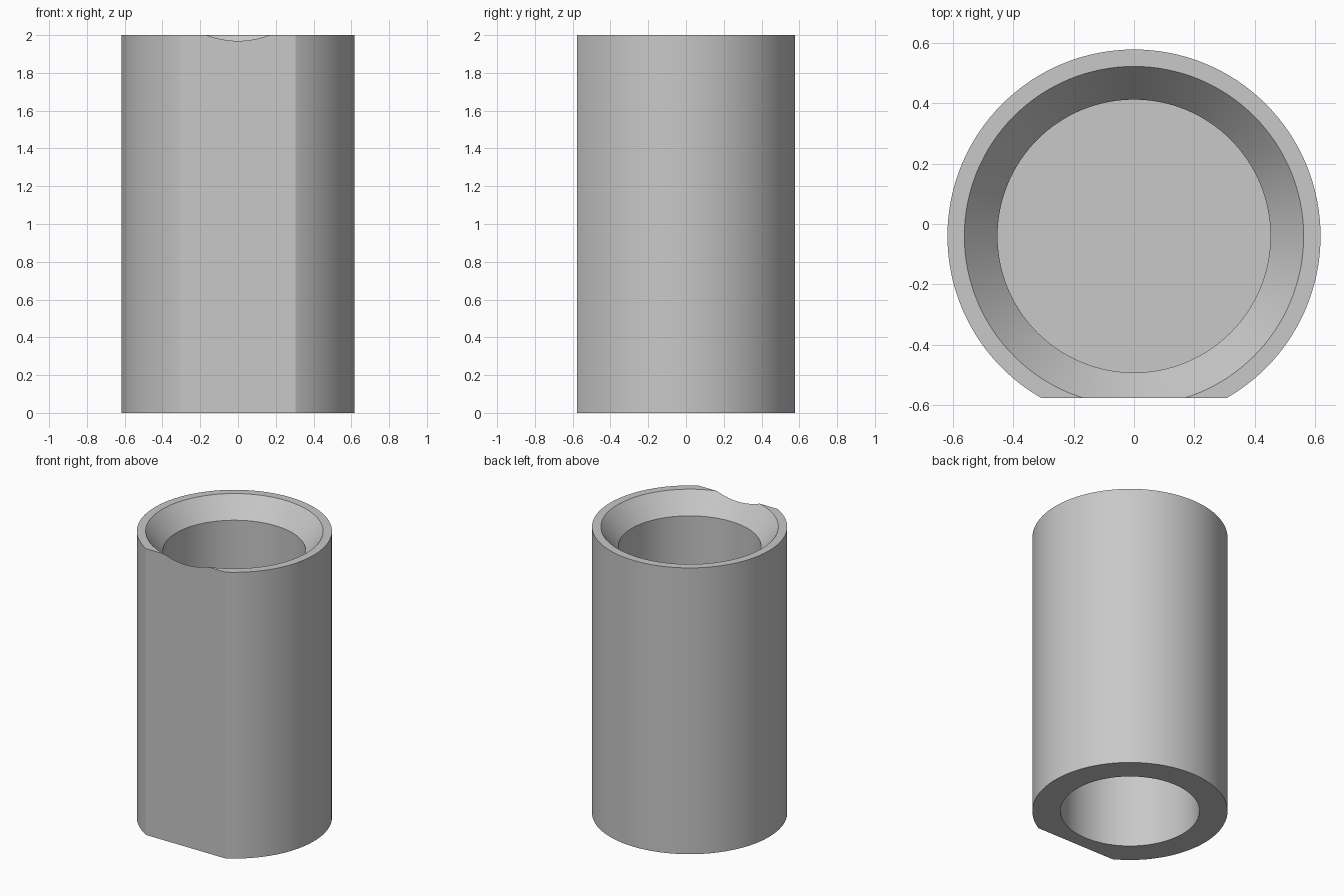
import bpy, bmesh, math
from mathutils import Vector

if "Cube" in bpy.data.objects:
    bpy.data.objects.remove(bpy.data.objects["Cube"])

HEIGHT = 2.0
CENTRE_Y = -0.04
FLAT_Y = -0.577
OUTER, RIM, BORE, BOTTOM_BORE = 0.618, 0.562, 0.452, 0.44
CHAMFER = 0.135
SEGMENTS = 128

# Plain grey material
grey = bpy.data.materials.new("plain grey")
grey.use_nodes = True
colour = (0.58, 0.58, 0.58, 1)
grey.diffuse_color = colour
grey.node_tree.nodes["Principled BSDF"].inputs["Base Color"].default_value = colour

# Half section: lower socket, outer wall, chamfered mouth, upper socket
profile = [
    (0, 0.9), (BOTTOM_BORE, 0.9), (BOTTOM_BORE, 0),
    (OUTER, 0), (OUTER, HEIGHT), (RIM, HEIGHT),
    (BORE, HEIGHT - CHAMFER), (BORE, 1.0), (0, 1.0),
]

bm = bmesh.new()
verts = [bm.verts.new((r, CENTRE_Y, z)) for r, z in profile]
edges = [bm.edges.new(pair) for pair in zip(verts, verts[1:])]
bmesh.ops.spin(bm, geom=verts + edges, cent=(0, CENTRE_Y, 0), axis=(0, 0, 1),
               angle=math.tau, steps=SEGMENTS, use_duplicate=False)
bmesh.ops.remove_doubles(bm, verts=bm.verts[:], dist=0.0001)

# Flat cut along the front, closed with one face that dips at the mouth
cut = bmesh.ops.bisect_plane(bm, geom=bm.verts[:] + bm.edges[:] + bm.faces[:],
                             plane_co=Vector((0, FLAT_Y, 0)), plane_no=Vector((0, -1, 0)),
                             clear_outer=True)
border = [e for e in cut["geom_cut"] if isinstance(e, bmesh.types.BMEdge)]
bmesh.ops.contextual_create(bm, geom=border)
bmesh.ops.recalc_face_normals(bm, faces=bm.faces[:])

mesh = bpy.data.meshes.new("flat_sided_sleeve")
bm.to_mesh(mesh)
bm.free()
mesh.materials.append(grey)
sleeve = bpy.data.objects.new("flat_sided_sleeve", mesh)
bpy.context.collection.objects.link(sleeve)

# Smooth round walls with crisp rims and flat
bpy.ops.object.select_all(action="DESELECT")
sleeve.select_set(True)
bpy.context.view_layer.objects.active = sleeve
bpy.ops.object.shade_smooth_by_angle(angle=math.radians(20))
